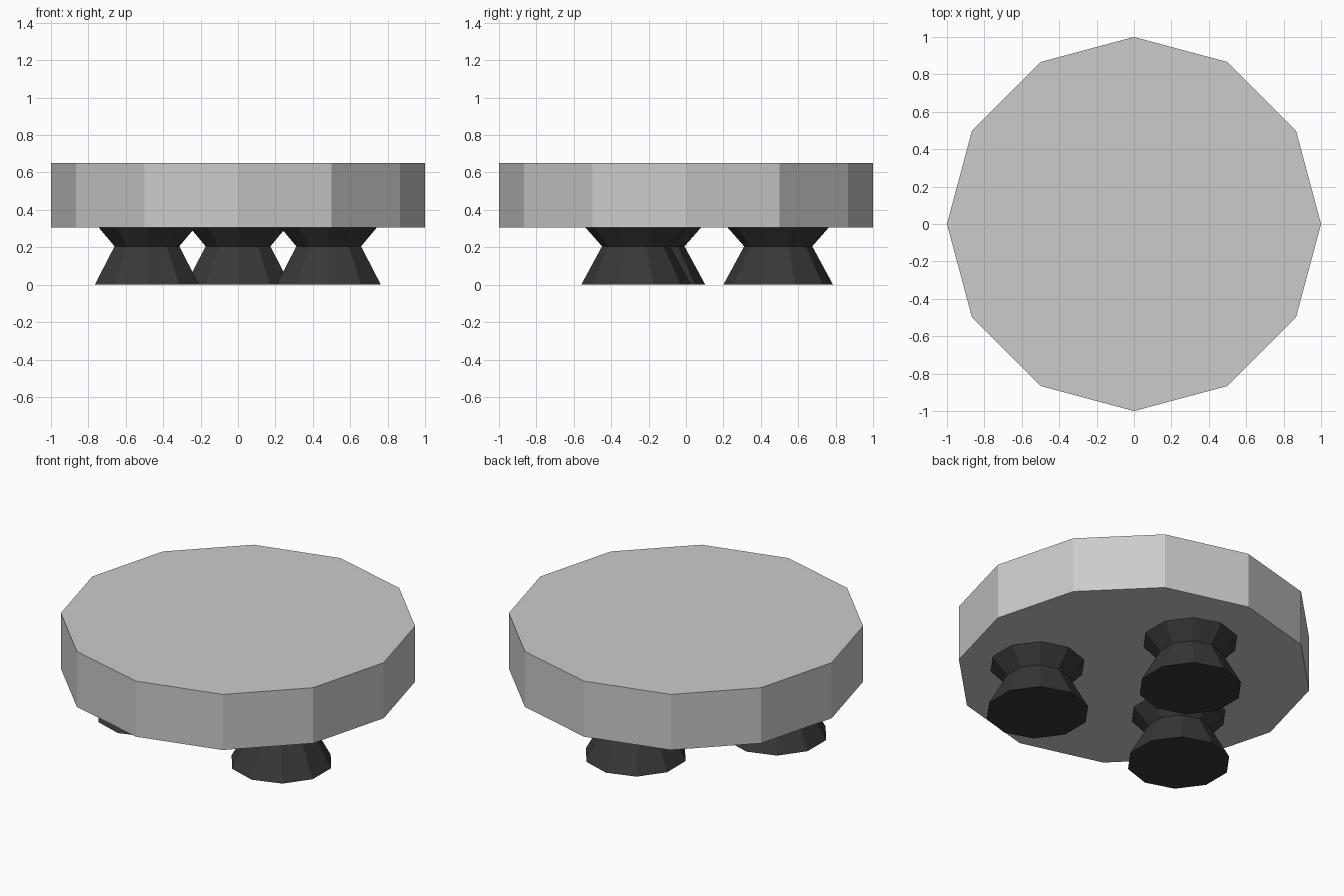
import bpy, bmesh
from math import cos, sin, pi

if "Cube" in bpy.data.objects:
    bpy.data.objects.remove(bpy.data.objects["Cube"])


def lathe(name, profile, sides, centre=(0, 0), start=0.0, mat=None):
    """Closed faceted solid from (radius, z) rings."""
    bm = bmesh.new()
    rings = []
    for r, z in profile:
        rings.append([bm.verts.new((centre[0] + r * cos(start + 2 * pi * i / sides),
                                    centre[1] + r * sin(start + 2 * pi * i / sides), z))
                      for i in range(sides)])
    for a, b in zip(rings, rings[1:]):
        for i in range(sides):
            j = (i + 1) % sides
            bm.faces.new((a[i], a[j], b[j], b[i]))
    bm.faces.new(rings[0][::-1])
    bm.faces.new(rings[-1])
    me = bpy.data.meshes.new(name)
    bm.to_mesh(me)
    bm.free()
    ob = bpy.data.objects.new(name, me)
    bpy.context.collection.objects.link(ob)
    if mat:
        me.materials.append(mat)
    return ob


dark = bpy.data.materials.new("dark_rubber")
dark.diffuse_color = (0.04, 0.04, 0.04, 1)
dark.use_nodes = True
dark.node_tree.nodes["Principled BSDF"].inputs["Base Color"].default_value = dark.diffuse_color

# Twelve-sided round top slab
lathe("round_top", [(1.0, 0.305), (1.0, 0.65)], 12)

# Three waisted feet, placed in a slightly uneven triangle
foot_profile = [(0.293, 0.0), (0.182, 0.205), (0.27, 0.305)]
for name, pos in (("right_foot", (0.485, -0.267)),
                  ("left_foot", (-0.487, -0.19)),
                  ("back_foot", (0.0, 0.493))):
    lathe(name, foot_profile, 10, pos, pi / 2, dark)
